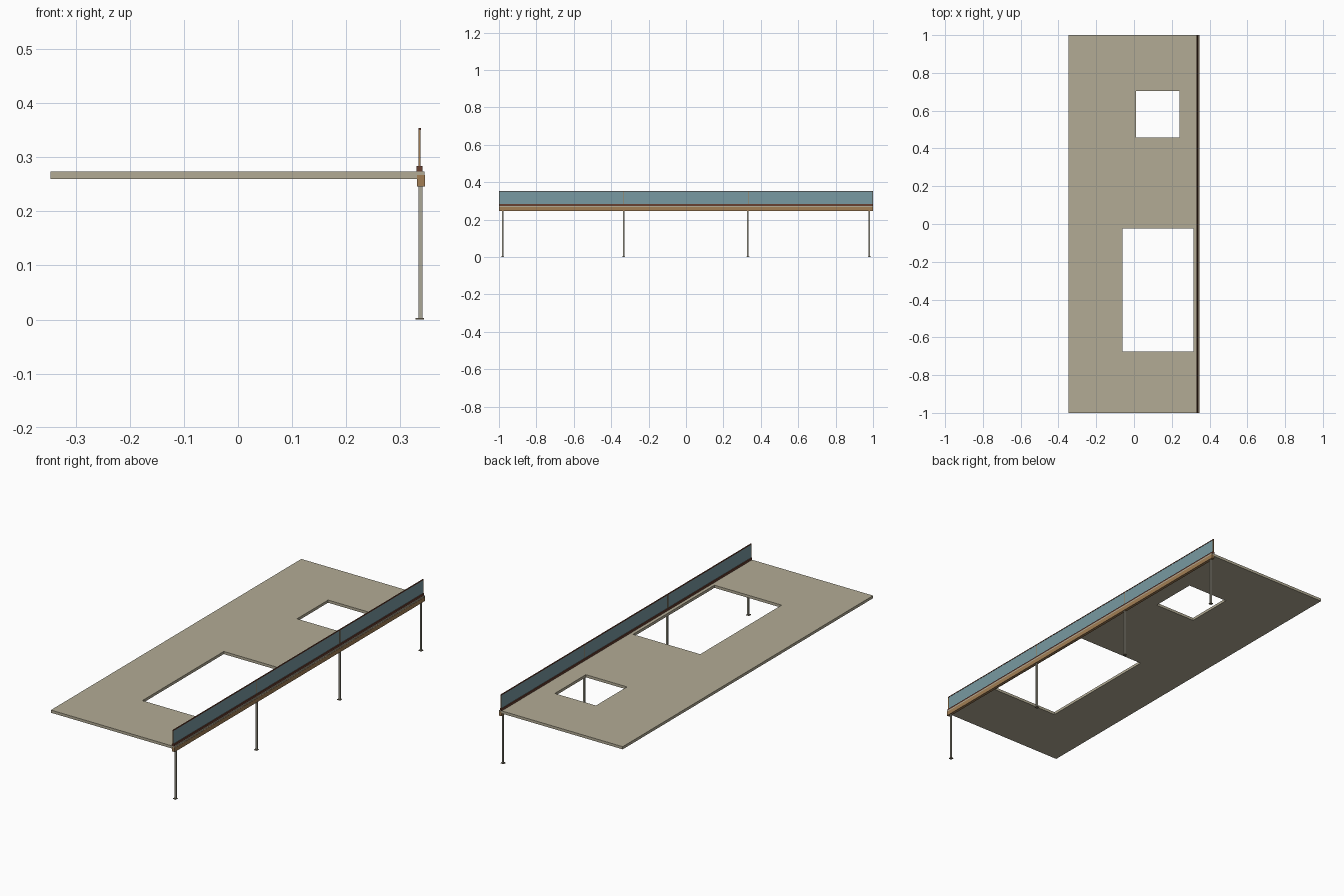
import bpy
import bmesh

if "Cube" in bpy.data.objects:
    bpy.data.objects.remove(bpy.data.objects["Cube"])


def material(name, rgb):
    m = bpy.data.materials.new(name)
    m.diffuse_color = (*rgb, 1)
    m.use_nodes = True
    m.node_tree.nodes["Principled BSDF"].inputs["Base Color"].default_value = m.diffuse_color
    return m


concrete = material("concrete", (0.45, 0.41, 0.30))
steel = material("column_steel", (0.41, 0.39, 0.31))
plate_metal = material("plate_metal", (0.20, 0.17, 0.11))
timber = material("timber", (0.36, 0.21, 0.09))
dark_wood = material("dark_wood", (0.14, 0.05, 0.03))
glass = material("glass", (0.19, 0.32, 0.36))


def box(name, x, y, z, mat):
    """Axis-aligned box given as (min, max) pairs."""
    bpy.ops.mesh.primitive_cube_add(size=1, location=[sum(r) / 2 for r in (x, y, z)])
    o = bpy.context.object
    o.name = name
    o.scale = [r[1] - r[0] for r in (x, y, z)]
    bpy.ops.object.transform_apply(location=False, rotation=False, scale=True)
    o.data.materials.append(mat)
    return o


# Deck slab: a grid of cells, skipping the two openings, then extruded
xs = (-0.346, -0.062, 0.01, 0.24, 0.314, 0.3445)
ys = (-0.9995, -0.675, -0.025, 0.457, 0.705, 0.9995)
holes = {(1, 1), (2, 1), (3, 1), (2, 3)}
bm = bmesh.new()
grid = [[bm.verts.new((x, y, 0.26)) for y in ys] for x in xs]
for i in range(5):
    for j in range(5):
        if (i, j) not in holes:
            bm.faces.new((grid[i][j], grid[i + 1][j], grid[i + 1][j + 1], grid[i][j + 1]))
top = bmesh.ops.extrude_face_region(bm, geom=bm.faces[:])["geom"]
bmesh.ops.translate(bm, vec=(0, 0, 0.0135),
                    verts=[v for v in top if isinstance(v, bmesh.types.BMVert)])
bmesh.ops.recalc_face_normals(bm, faces=bm.faces[:])
# Keep bottom faces if the extrusion removed them
if not any(f.normal.z < -0.9 for f in bm.faces):
    for i in range(5):
        for j in range(5):
            if (i, j) not in holes:
                bm.faces.new((grid[i][j], grid[i][j + 1], grid[i + 1][j + 1], grid[i + 1][j]))
bmesh.ops.dissolve_limit(bm, angle_limit=0.01, verts=bm.verts[:], edges=bm.edges[:])
mesh = bpy.data.meshes.new("deck_slab")
bm.to_mesh(mesh)
bm.free()
mesh.materials.append(concrete)
bpy.context.collection.objects.link(bpy.data.objects.new("deck_slab", mesh))

# Edge beam and balustrade rails
box("edge_beam", (0.331, 0.3455), (-1, 1), (0.246, 0.267), timber)
box("base_rail", (0.330, 0.341), (-1, 1), (0.2735, 0.284), dark_wood)
box("top_rail", (0.333, 0.338), (-1, 1), (0.350, 0.354), dark_wood)

# Glass panels between slim posts
posts = (-0.998, -0.333, 0.333, 0.998)
for a, b in zip(posts, posts[1:]):
    box("glass_panel", (0.3342, 0.3368), (a + 0.002, b - 0.002), (0.284, 0.350), glass)
for y in posts:
    box("balustrade_post", (0.3335, 0.3375), (y - 0.002, y + 0.002), (0.284, 0.350), timber)

# Columns with base plates
for y in (-0.98, -0.333, 0.331, 0.98):
    box("column", (0.333, 0.341), (y - 0.004, y + 0.004), (0.003, 0.246), steel)
    box("base_plate", (0.328, 0.344), (y - 0.008, y + 0.008), (0, 0.003), plate_metal)
